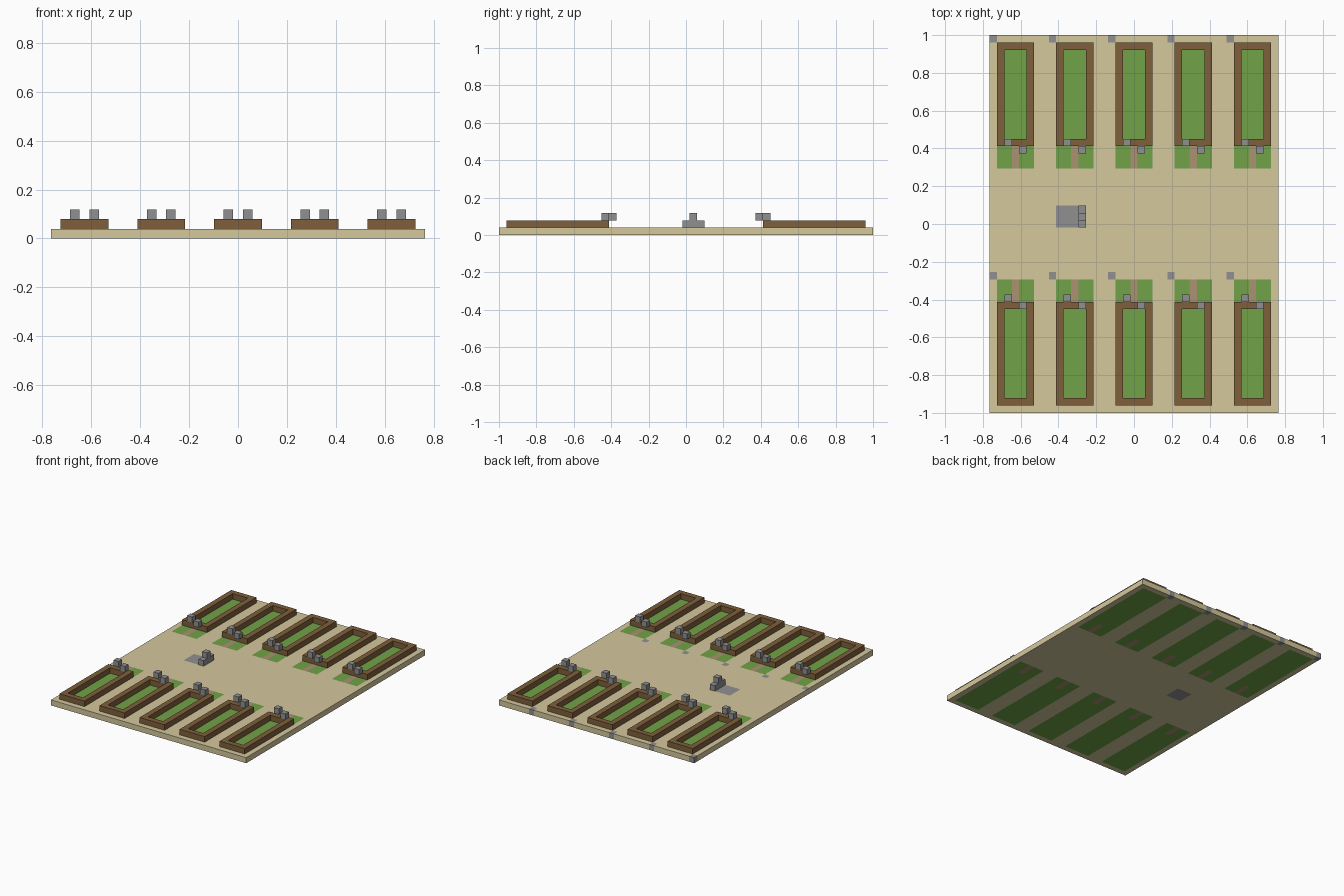
import bpy, bmesh
from mathutils import Matrix, Vector

cube = bpy.data.objects.get("Cube")
if cube:
    bpy.data.objects.remove(cube)

NX, NY = 39, 51          # ground size in square cells
U = 2 / NY               # one cell
PLOT_STARTS = range(1, NX, 8)


def material(name, color):
    m = bpy.data.materials.new(name)
    m.use_nodes = True
    rgba = (*color, 1)
    m.diffuse_color = rgba
    m.node_tree.nodes["Principled BSDF"].inputs["Base Color"].default_value = rgba
    return m


SAND = material("sand", (0.66, 0.58, 0.335))
GRASS = material("grass", (0.165, 0.36, 0.065))
PATH = material("path", (0.40, 0.29, 0.165))
STONE = material("stone", (0.28, 0.28, 0.285))
WOOD = material("wood", (0.21, 0.115, 0.044))


def corner(x, y, z):
    """Position of a cell corner."""
    return Vector(((x - NX / 2) * U, (y - NY / 2) * U, z * U))


def finish(name, bm, mats):
    bmesh.ops.recalc_face_normals(bm, faces=bm.faces)
    mesh = bpy.data.meshes.new(name)
    bm.to_mesh(mesh)
    bm.free()
    for m in mats:
        mesh.materials.append(m)
    obj = bpy.data.objects.new(name, mesh)
    bpy.context.collection.objects.link(obj)
    return obj


def raise_faces(bm, height):
    ext = bmesh.ops.extrude_face_region(bm, geom=bm.faces[:])
    verts = [g for g in ext["geom"] if isinstance(g, bmesh.types.BMVert)]
    bmesh.ops.translate(bm, verts=verts, vec=(0, 0, height))


def rectangle(x, y, z, w, d, nx=1, ny=1):
    bm = bmesh.new()
    place = Matrix.Translation(corner(x + w / 2, y + d / 2, z))
    bmesh.ops.create_grid(bm, x_segments=nx, y_segments=ny, size=0.5,
                          matrix=place @ Matrix.Diagonal((w * U, d * U, 1, 1)))
    return bm


def block(name, x, y, z, w=1, d=1, h=1):
    bm = rectangle(x, y, z, w, d)
    raise_faces(bm, h * U)
    return finish(name, bm, [STONE])


def frame(name, x, y):
    """Hollow wooden border: a grid of cells without its middle, raised."""
    w, d = 5, 14
    bm = rectangle(x, y, 1, w, d, w, d)
    centre = corner(x + w / 2, y + d / 2, 1)
    inside = []
    for f in bm.faces:
        p = f.calc_center_median() - centre
        if abs(p.x) < (w / 2 - 1) * U and abs(p.y) < (d / 2 - 1) * U:
            inside.append(f)
    bmesh.ops.delete(bm, geom=inside, context='FACES')
    raise_faces(bm, U)
    bmesh.ops.dissolve_limit(bm, angle_limit=0.01, verts=bm.verts, edges=bm.edges)
    bmesh.ops.triangulate(bm, faces=[f for f in bm.faces if len(f.verts) > 4])
    return finish(name, bm, [WOOD])


def ground_color(i, j, top):
    """Material slot of a ground cell: sand, grass, path, stone."""
    if 9 <= i <= 11 and 25 <= j <= 27:
        return 3                                   # paving by the monument
    if i % 8 == 0 and i < 33 and (j == NY - 1 or (j == 18 and top)):
        return 3                                   # boundary stones
    if 1 <= i % 8 <= 5:
        from_edge = min(j, NY - 1 - j)
        if 15 <= from_edge <= 17:
            return 2 if i % 8 == 3 else 1          # path between lawns
        if 1 <= from_edge <= 14:
            return 1                               # bed
    return 0


# Ground slab with coloured cells
bm = rectangle(0, 0, 0, NX, NY, NX, NY)
raise_faces(bm, U)
bmesh.ops.recalc_face_normals(bm, faces=bm.faces)
for f in bm.faces:
    p = f.calc_center_median() - f.normal * U * 0.5
    f.material_index = ground_color(int(p.x / U + NX / 2), int(p.y / U + NY / 2),
                                    f.normal.z > 0.5)
finish("ground", bm, [SAND, GRASS, PATH, STONE])

# Garden beds with a pair of gate stones each
for n, x in enumerate(PLOT_STARTS, 1):
    for row, y, left_y, right_y in (("front", 1, 15, 14), ("back", 36, 36, 35)):
        frame(f"{row}_bed_frame_{n}", x, y)
        block(f"{row}_gate_stone_a_{n}", x + 1, left_y, 2)
        block(f"{row}_gate_stone_b_{n}", x + 3, right_y, 2)

# Stepped monument beside the paving
block("monument_base", 12, 25, 1, d=3)
block("monument_top", 12, 26, 2)
